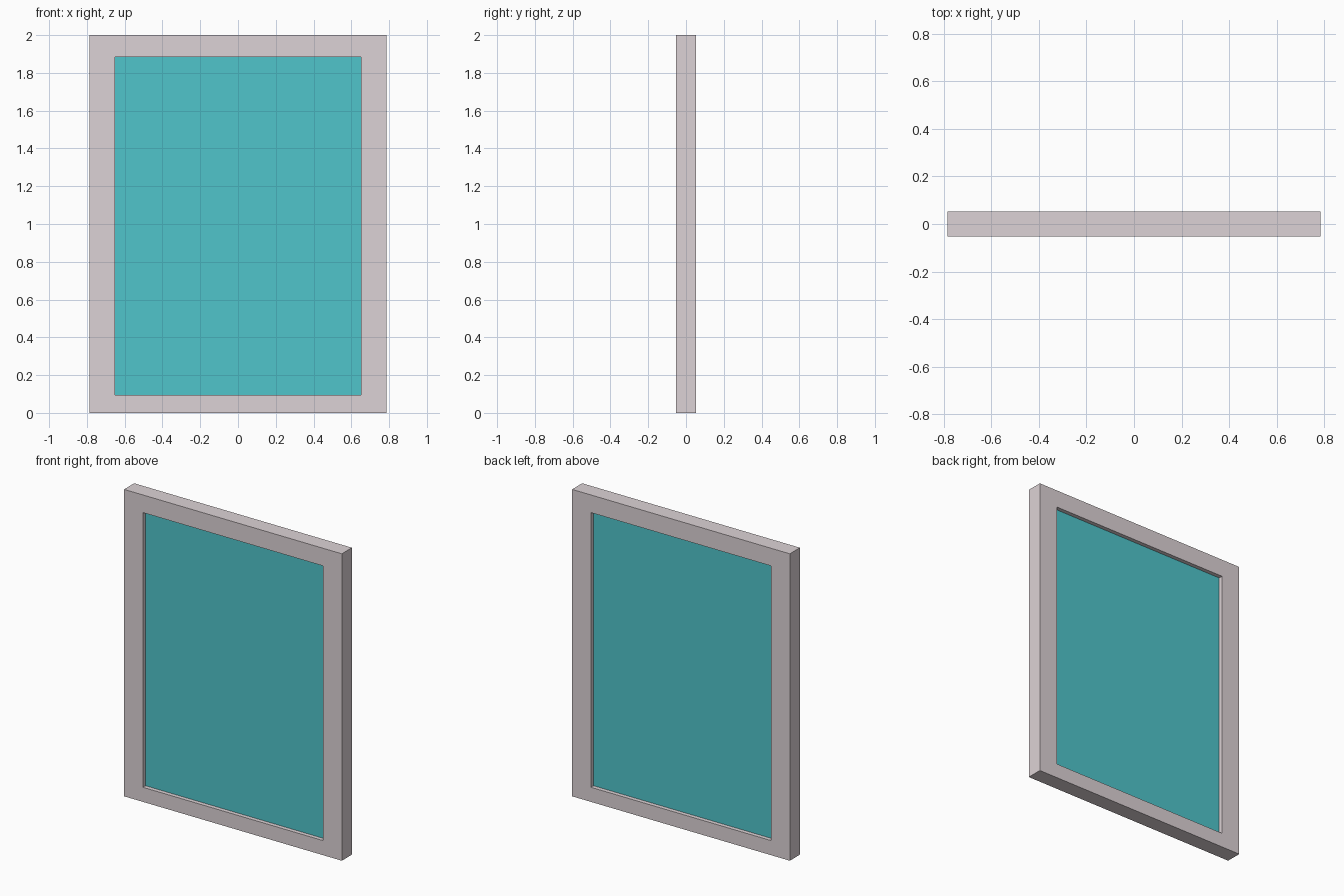
import bpy, bmesh

if "Cube" in bpy.data.objects:
    bpy.data.objects.remove(bpy.data.objects["Cube"])

def material(name, color):
    m = bpy.data.materials.new(name)
    m.diffuse_color = color
    m.use_nodes = True
    m.node_tree.nodes["Principled BSDF"].inputs["Base Color"].default_value = m.diffuse_color
    return m

def add_object(name, bm, mat):
    bmesh.ops.recalc_face_normals(bm, faces=bm.faces)
    me = bpy.data.meshes.new(name)
    bm.to_mesh(me)
    bm.free()
    me.materials.append(mat)
    ob = bpy.data.objects.new(name, me)
    bpy.context.collection.objects.link(ob)

def rect(x, z0, z1):
    return [(-x, z0), (x, z0), (x, z1), (-x, z1)]

frame_mat = material("frame_paint", (0.72, 0.65, 0.67, 1))
glass_mat = material("teal_glass", (0.08, 0.56, 0.60, 1))
L, R, B, T = -0.65, 0.65, 0.095, 1.885   # window opening

# Frame: outer and inner rectangles joined into a mitred ring
bm = bmesh.new()
loops = [[bm.verts.new((x, y, z)) for x, z in pts]
         for pts, y in ((rect(0.785, 0, 2), -0.052), (rect(0.785, 0, 2), 0.052),
                        (rect(R, B, T), 0.052), (rect(R, B, T), -0.052))]
for a, b in zip(loops, loops[1:] + loops[:1]):
    for i in range(4):
        j = (i + 1) % 4
        bm.faces.new((a[i], a[j], b[j], b[i]))
add_object("window_frame", bm, frame_mat)

# Crack junctions shared by neighbouring shards
left_low, left_high = (L, 0.93), (L, 1.68)
mid_left, mid_right, right_mid = (-0.28, 1.02), (0.26, 1.12), (R, 1.125)
top = (0.095, T)
low, right_low = (-0.225, 0.365), (R, 0.24)
fork, foot_left, foot_right = (-0.175, 0.175), (-0.485, B), (-0.125, B)

shards = [
    [left_low, mid_left, left_high],
    [left_high, mid_left, mid_right, top, (L, T)],
    [top, mid_right, right_mid, (R, T)],
    [left_low, low, right_low, right_mid, mid_right, mid_left],
    [left_low, (L, B), foot_left, fork, low],
    [foot_left, foot_right, fork],
    [foot_right, (R, B), right_low, low, fork],
]

# Glass shards: each outline extruded through the pane thickness
for n, outline in enumerate(shards, 1):
    bm = bmesh.new()
    face = bm.faces.new([bm.verts.new((x, -0.025, z)) for x, z in outline])
    ext = bmesh.ops.extrude_face_region(bm, geom=[face], use_keep_orig=True)
    bmesh.ops.translate(bm, vec=(0, 0.05, 0),
                        verts=[g for g in ext["geom"] if isinstance(g, bmesh.types.BMVert)])
    add_object(f"glass_shard_{n}", bm, glass_mat)
